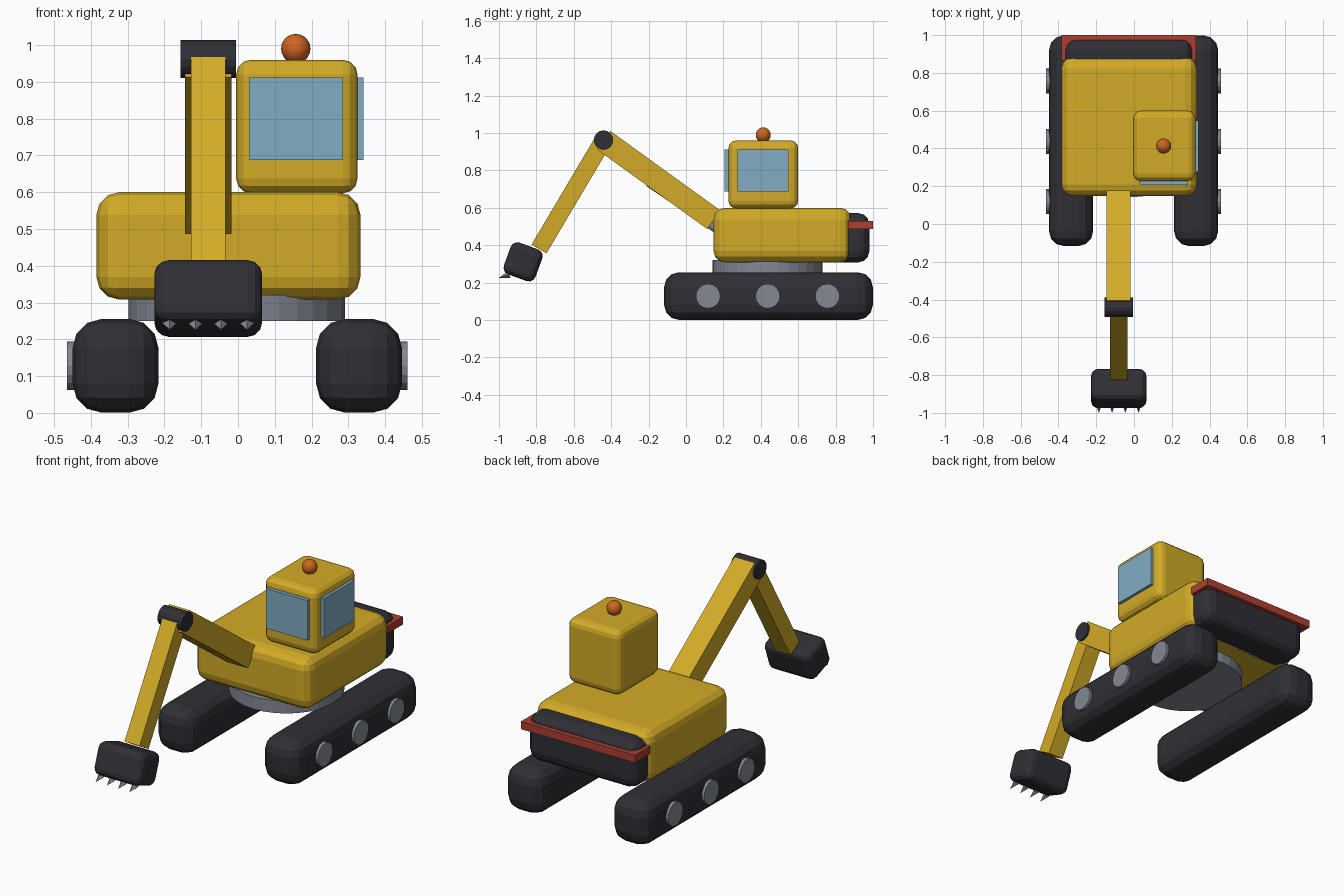
import bpy, math
from mathutils import Vector

if "Cube" in bpy.data.objects:
    bpy.data.objects.remove(bpy.data.objects["Cube"])


def material(name, rgb):
    m = bpy.data.materials.new(name)
    m.diffuse_color = (*rgb, 1)
    m.use_nodes = True
    m.node_tree.nodes["Principled BSDF"].inputs["Base Color"].default_value = m.diffuse_color
    return m


YELLOW = material("yellow paint", (0.65, 0.41, 0.02))
DARK = material("dark rubber", (0.028, 0.028, 0.036))
STEEL = material("grey steel", (0.23, 0.25, 0.29))
GLASS = material("blue glass", (0.22, 0.42, 0.55))
RED = material("red bumper", (0.43, 0.05, 0.03))
ORANGE = material("orange lamp", (0.62, 0.13, 0.015))


def finish(name, mat):
    ob = bpy.context.object
    ob.name = name
    ob.data.materials.append(mat)
    return ob


def block(name, mat, centre, size, bevel=0, tilt=0):
    """Box, optionally rounded, tilted around the x axis."""
    bpy.ops.mesh.primitive_cube_add(size=1, location=centre)
    ob = finish(name, mat)
    ob.scale = size
    bpy.ops.object.transform_apply(location=False, rotation=False, scale=True)
    ob.rotation_euler.x = tilt
    if bevel:
        mod = ob.modifiers.new("rounding", "BEVEL")
        mod.width = bevel
        mod.segments = 3
    return ob


def span(name, mat, lo, hi, bevel=0):
    """Box between two opposite corners."""
    lo, hi = Vector(lo), Vector(hi)
    return block(name, mat, (lo + hi) / 2, hi - lo, bevel)


def beam(name, mat, x, start, end, width, depth):
    """Square bar between two (y, z) points."""
    (y0, z0), (y1, z1) = start, end
    return block(name, mat, (x, (y0 + y1) / 2, (z0 + z1) / 2),
                 (width, math.hypot(y1 - y0, z1 - z0), depth),
                 tilt=math.atan2(z1 - z0, y1 - y0))


def rod(name, mat, start, end, r1, sides, r2=None):
    """Cylinder or cone between two points."""
    start, end = Vector(start), Vector(end)
    d = end - start
    bpy.ops.mesh.primitive_cone_add(vertices=sides, radius1=r1,
                                    radius2=r1 if r2 is None else r2,
                                    depth=d.length, location=(start + end) / 2)
    ob = finish(name, mat)
    ob.rotation_euler = d.to_track_quat("Z", "Y").to_euler()
    return ob


# Undercarriage: tracks with outer wheels
for side, label in ((-1, "left"), (1, "right")):
    xc = side * 0.331 - 0.002
    block(label + "_track", DARK, (xc, 0.441, 0.128), (0.234, 1.116, 0.255), 0.08)
    for i in range(3):
        y = 0.118 + 0.319 * i
        rod(f"{label}_wheel_{i + 1}", STEEL, (xc + side * 0.09, y, 0.128),
            (xc + side * 0.132, y, 0.128), 0.066, 16)
rod("turntable", STEEL, (-0.003, 0.436, 0.25), (-0.003, 0.436, 0.32), 0.294, 32)

# Upper body, counterweight and rear bumper
span("body", YELLOW, (-0.385, 0.147, 0.308), (0.333, 0.885, 0.6), 0.062)
span("counterweight", DARK, (-0.367, 0.75, 0.308), (0.312, 0.98, 0.572), 0.06)
span("rear_bumper", RED, (-0.383, 0.865, 0.487), (0.327, 1.0, 0.53))

# Cab with front and right windows, lamp on the roof
span("cab", YELLOW, (-0.005, 0.227, 0.597), (0.325, 0.6, 0.96), 0.04)
span("front_window", GLASS, (0.03, 0.207, 0.688), (0.286, 0.235, 0.912))
span("side_window", GLASS, (0.315, 0.275, 0.688), (0.341, 0.547, 0.912))
bpy.ops.mesh.primitive_uv_sphere_add(segments=16, ring_count=10, radius=0.04,
                                     location=(0.157, 0.413, 0.99))
finish("roof_lamp", ORANGE)
bpy.ops.object.shade_smooth_by_angle()

# Digging arm
AX = -0.081
ELBOW = (-0.441, 0.962)
beam("boom", YELLOW, AX, ELBOW, (0.149, 0.536), 0.127, 0.122)
rod("boom_piston", STEEL, (AX, -0.2, 0.735), (AX, 0.18, 0.475), 0.022, 12)
rod("elbow_pin", DARK, (AX - 0.075, *ELBOW), (AX + 0.075, *ELBOW), 0.052, 16)
beam("stick", YELLOW, AX, ELBOW, (-0.786, 0.38), 0.094, 0.093)

# Bucket and teeth
block("bucket", DARK, (AX, -0.871, 0.311), (0.293, 0.18, 0.18), 0.038,
      math.radians(-20))
for i in range(4):
    x = AX + (i - 1.5) * 0.07
    rod(f"tooth_{i + 1}", STEEL, (x, -0.945, 0.244), (x, -1.0, 0.226), 0.02, 4, 0)
